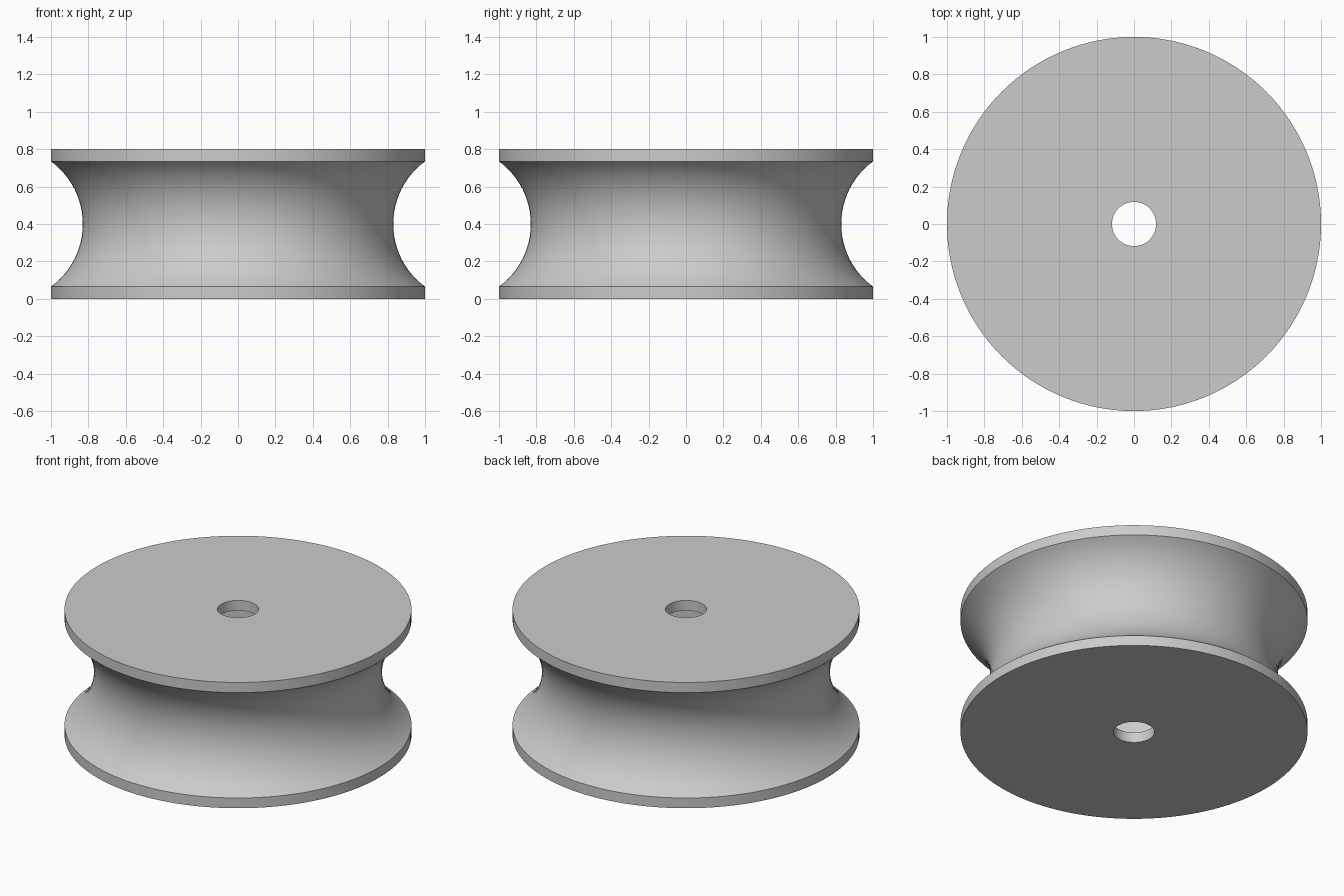
import bpy, bmesh, math

cube = bpy.data.objects.get("Cube")
if cube:
    bpy.data.objects.remove(cube)

HEIGHT, RIM, FLANGE = 0.8, 1.0, 0.065
BORE, CAVITY = 0.118, 0.75
NECK = 0.83
STEPS, SIDES = 24, 128

grey = bpy.data.materials.new("plain grey")
grey.use_nodes = True
colour = (0.6, 0.6, 0.6, 1)
grey.diffuse_color = colour
grey.node_tree.nodes["Principled BSDF"].inputs["Base Color"].default_value = colour

# Round groove: the circle through both flange edges and the neck
half = HEIGHT / 2 - FLANGE
depth = RIM - NECK
radius = (depth ** 2 + half ** 2) / (2 * depth)
spread = math.asin(half / radius)
groove = []
for i in range(STEPS + 1):
    a = spread * (2 * i / STEPS - 1)
    groove.append((NECK + radius * (1 - math.cos(a)), HEIGHT / 2 + radius * math.sin(a)))

# Closed cross-section: outside from the bottom up, then the hollow inside
profile = [(BORE, 0), (RIM, 0)] + groove + [
    (RIM, HEIGHT), (BORE, HEIGHT), (BORE, HEIGHT - FLANGE),
    (CAVITY, HEIGHT - FLANGE), (CAVITY, FLANGE), (BORE, FLANGE)]

# Revolve the cross-section into the grooved wheel
bm = bmesh.new()
ring = [bm.verts.new((r, 0, z)) for r, z in profile]
edges = [bm.edges.new((v, ring[(i + 1) % len(ring)])) for i, v in enumerate(ring)]
bmesh.ops.spin(bm, geom=ring + edges, cent=(0, 0, 0), axis=(0, 0, 1),
               angle=2 * math.pi, steps=SIDES, use_merge=True)
bmesh.ops.remove_doubles(bm, verts=bm.verts, dist=0.0001)
bmesh.ops.recalc_face_normals(bm, faces=bm.faces)
mesh = bpy.data.meshes.new("grooved_wheel")
bm.to_mesh(mesh)
bm.free()
mesh.materials.append(grey)
wheel = bpy.data.objects.new("grooved_wheel", mesh)
bpy.context.collection.objects.link(wheel)

# Smooth curved surfaces, crisp flange edges
bpy.ops.object.select_all(action="DESELECT")
wheel.select_set(True)
bpy.context.view_layer.objects.active = wheel
bpy.ops.object.shade_smooth_by_angle(angle=math.radians(30))
